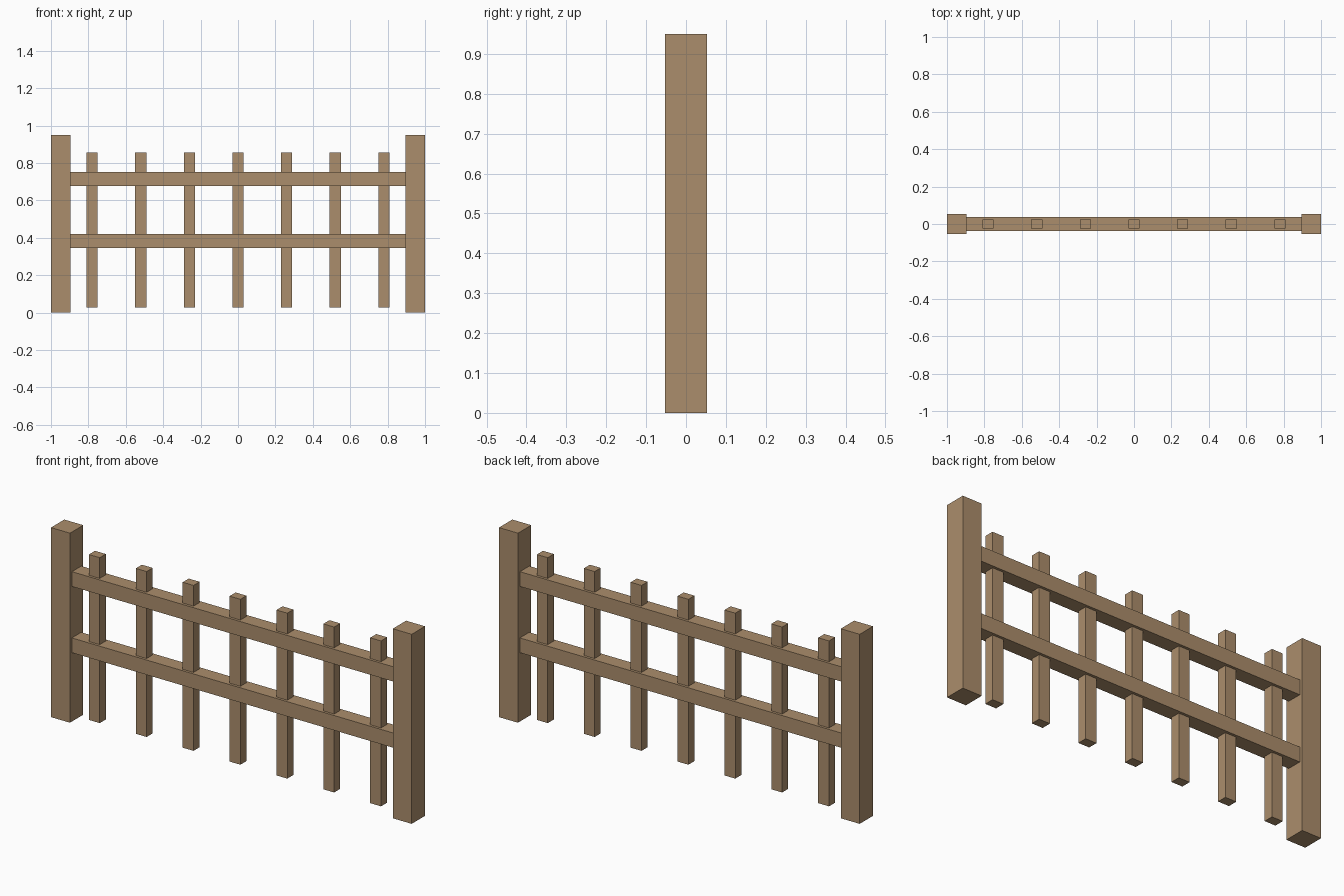
import bpy

cube = bpy.data.objects.get("Cube")
if cube:
    bpy.data.objects.remove(cube, do_unlink=True)

wood_color = (0.41, 0.27, 0.15, 1.0)
wood = bpy.data.materials.new("tan_wood")
wood.use_nodes = True
wood.diffuse_color = wood_color
bsdf = next(n for n in wood.node_tree.nodes if n.type == "BSDF_PRINCIPLED")
bsdf.inputs["Base Color"].default_value = wood_color


def beam(name, x, z_low, z_high, width, depth):
    """Square-cut timber centred on y = 0."""
    bpy.ops.mesh.primitive_cube_add(size=1, location=(x, 0, (z_low + z_high) / 2))
    obj = bpy.context.object
    obj.name = name
    obj.scale = (width, depth, z_high - z_low)
    bpy.ops.object.transform_apply(location=False, rotation=False, scale=True)
    obj.data.materials.append(wood)
    return obj


POST = 0.105
HEIGHT = 0.95
post_x = 1 - POST / 2

# End posts
for side, sign in (("left", 1), ("right", -1)):
    beam(f"{side}_post", sign * post_x, 0, HEIGHT, POST, POST)

# Horizontal rails spanning between the posts
for name, z in (("lower_rail", 0.345), ("upper_rail", 0.677)):
    beam(name, 0, z, z + 0.074, 2 * (1 - POST), 0.074)

# Seven evenly spaced pickets running through the rails
for i in range(7):
    beam(f"picket_{i + 1}", (i - 3) * 0.26, 0.026, 0.855, 0.06, 0.048)
